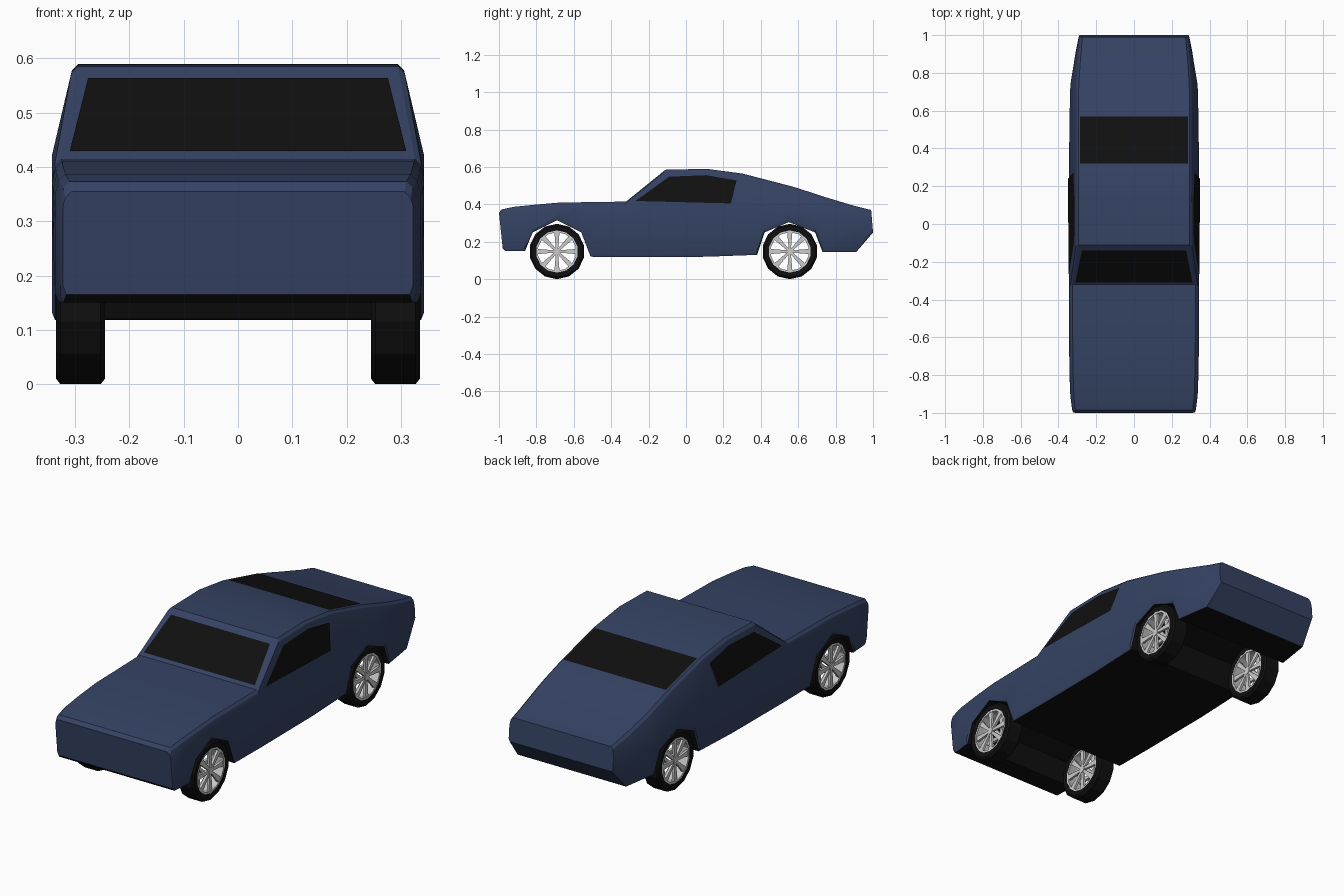
import bpy, bmesh, math
from mathutils import Matrix

if "Cube" in bpy.data.objects:
    bpy.data.objects.remove(bpy.data.objects["Cube"])


def material(name, color):
    m = bpy.data.materials.new(name)
    m.diffuse_color = (*color, 1)
    m.use_nodes = True
    m.node_tree.nodes["Principled BSDF"].inputs["Base Color"].default_value = m.diffuse_color
    return m


BLUE = material("blue_paint", (0.035, 0.055, 0.125))
BLACK = material("black", (0.005, 0.005, 0.005))


def finish(bm, name, *mats, smooth=None, fix=True):
    if fix:
        bmesh.ops.recalc_face_normals(bm, faces=bm.faces)
    me = bpy.data.meshes.new(name)
    bm.to_mesh(me)
    bm.free()
    ob = bpy.data.objects.new(name, me)
    bpy.context.collection.objects.link(ob)
    for m in mats:
        me.materials.append(m)
    if smooth:
        bpy.ops.object.select_all(action='DESELECT')
        ob.select_set(True)
        bpy.context.view_layer.objects.active = ob
        bpy.ops.object.shade_smooth_by_angle(angle=math.radians(smooth))
    return ob


# Body stations: bottom y, bottom z, top y, top z, belt z, belt half-width, top half-width
STATIONS = [
    (-0.98, 0.165, -1.00, 0.355, 0.33, 0.322, 0.318),
    (-0.965, 0.15, -0.985, 0.373, 0.34, 0.328, 0.322),
    (-0.86, 0.152, -0.92, 0.387, 0.35, 0.337, 0.330),
    (-0.82, 0.25, -0.80, 0.399, 0.36, 0.341, 0.334),
    (-0.69, 0.315, -0.67, 0.410, 0.37, 0.343, 0.336),
    (-0.56, 0.25, -0.50, 0.412, 0.38, 0.343, 0.337),
    (-0.51, 0.12, -0.32, 0.415, 0.385, 0.343, 0.338),
    (-0.30, 0.118, -0.11, 0.585, 0.42, 0.343, 0.307),
    (0.11, 0.12, 0.11, 0.590, 0.42, 0.343, 0.306),
    (0.38, 0.13, 0.30, 0.565, 0.42, 0.343, 0.305),
    (0.42, 0.25, 0.42, 0.534, 0.40, 0.343, 0.305),
    (0.55, 0.305, 0.57, 0.495, 0.37, 0.341, 0.305),
    (0.69, 0.25, 0.69, 0.457, 0.35, 0.339, 0.305),
    (0.73, 0.145, 0.75, 0.437, 0.34, 0.336, 0.304),
    (0.91, 0.145, 0.90, 0.392, 0.32, 0.309, 0.293),
    (1.00, 0.25, 0.99, 0.370, 0.33, 0.291, 0.285),
]

# Body shell lofted through the stations, wheel arches included
bm = bmesh.new()
rings = []
for yb, zb, yt, zt, belt, w, wt in STATIONS:
    half = [(w - 0.006, zb), (w, zb + 0.015), (w, belt), (wt, zt - 0.012), (wt - 0.012, zt)]
    pts = half + [(-x, z) for x, z in reversed(half)]
    rings.append([bm.verts.new((x, yb + (yt - yb) * (z - zb) / (zt - zb), z)) for x, z in pts])
n = len(rings[0])
for s, (a, b) in enumerate(zip(rings, rings[1:])):
    for i in range(n):
        j = (i + 1) % n
        f = bm.faces.new((a[i], a[j], b[j], b[i]))
        if i == n - 1 and s < len(STATIONS) - 2:
            f.material_index = 1          # black underbody and arch linings
bm.faces.new(rings[0])
bm.faces.new(rings[-1])
finish(bm, "body", BLUE, BLACK, smooth=25)


# Window panes
def pane(name, pts):
    bm = bmesh.new()
    bm.faces.new([bm.verts.new(p) for p in pts])
    finish(bm, name, BLACK, fix=False)


SIDE = [(-0.27, 0.418), (0.24, 0.405), (0.27, 0.527), (0.11, 0.556), (-0.09, 0.548)]
right = [(0.346 - (z - 0.42) * 0.23, y, z) for y, z in SIDE]
pane("right_window", right)
pane("left_window", [(-x, y, z) for x, y, z in reversed(right)])
pane("windshield", [(-0.31, -0.309, 0.429), (0.31, -0.309, 0.429),
                    (0.276, -0.139, 0.564), (-0.276, -0.139, 0.564)])
pane("rear_window", [(-0.286, 0.32, 0.563), (0.286, 0.32, 0.563),
                     (0.286, 0.57, 0.499), (-0.286, 0.57, 0.499)])

# Wheels
R, SIDES, MID = 0.148, 14, 0.29


def lathe(bm, profile, center):
    """Closed ring of (radius, x offset) points turned about the axle."""
    loops = []
    for k in range(SIDES):
        a = 2 * math.pi * k / SIDES
        loops.append([bm.verts.new((center[0] + x, center[1] + r * math.sin(a),
                                    center[2] + r * math.cos(a))) for r, x in profile])
    m = len(profile)
    for k in range(SIDES):
        a, b = loops[k], loops[(k + 1) % SIDES]
        for i in range(m):
            bm.faces.new((a[i], a[(i + 1) % m], b[(i + 1) % m], b[i]))


def spokes(bm, center, x):
    """Eight tapered spokes and a hub, on one face of the wheel."""
    for k in range(8):
        rot = Matrix.Translation(center) @ Matrix.Rotation(k * math.pi / 4, 4, 'X')
        outline = [(-0.006, 0.01), (0.006, 0.01), (0.014, 0.107), (-0.014, 0.107)]
        v = [bm.verts.new((x + d, y, z)) for d in (-0.006, 0.006) for y, z in outline]
        for i in range(4):
            j = (i + 1) % 4
            bm.faces.new((v[i], v[j], v[j + 4], v[i + 4]))
        bm.faces.new(v[:4])
        bm.faces.new(v[4:])
        bmesh.ops.transform(bm, matrix=rot, verts=v)
    bmesh.ops.create_cone(bm, cap_ends=True, segments=10, radius1=0.018, radius2=0.018, depth=0.018,
                          matrix=Matrix.Translation((center[0] + x, center[1], center[2]))
                          @ Matrix.Rotation(math.pi / 2, 4, 'Y'))


for end, y in (("front", -0.69), ("rear", 0.555)):
    for side, sx in (("right", 1), ("left", -1)):
        c = (sx * MID, y, R)
        bm = bmesh.new()
        lathe(bm, [(0.113, -0.043), (0.138, -0.045), (R, -0.037),
                   (R, 0.037), (0.138, 0.045), (0.113, 0.043)], c)
        finish(bm, f"{end}_{side}_tyre", BLACK)
        bm = bmesh.new()
        lathe(bm, [(0.114, -0.042), (0.103, -0.042), (0.106, 0), (0.103, 0.042), (0.114, 0.042)], c)
        for x in (-0.034, 0.034):
            spokes(bm, c, x)
        finish(bm, f"{end}_{side}_rim")
